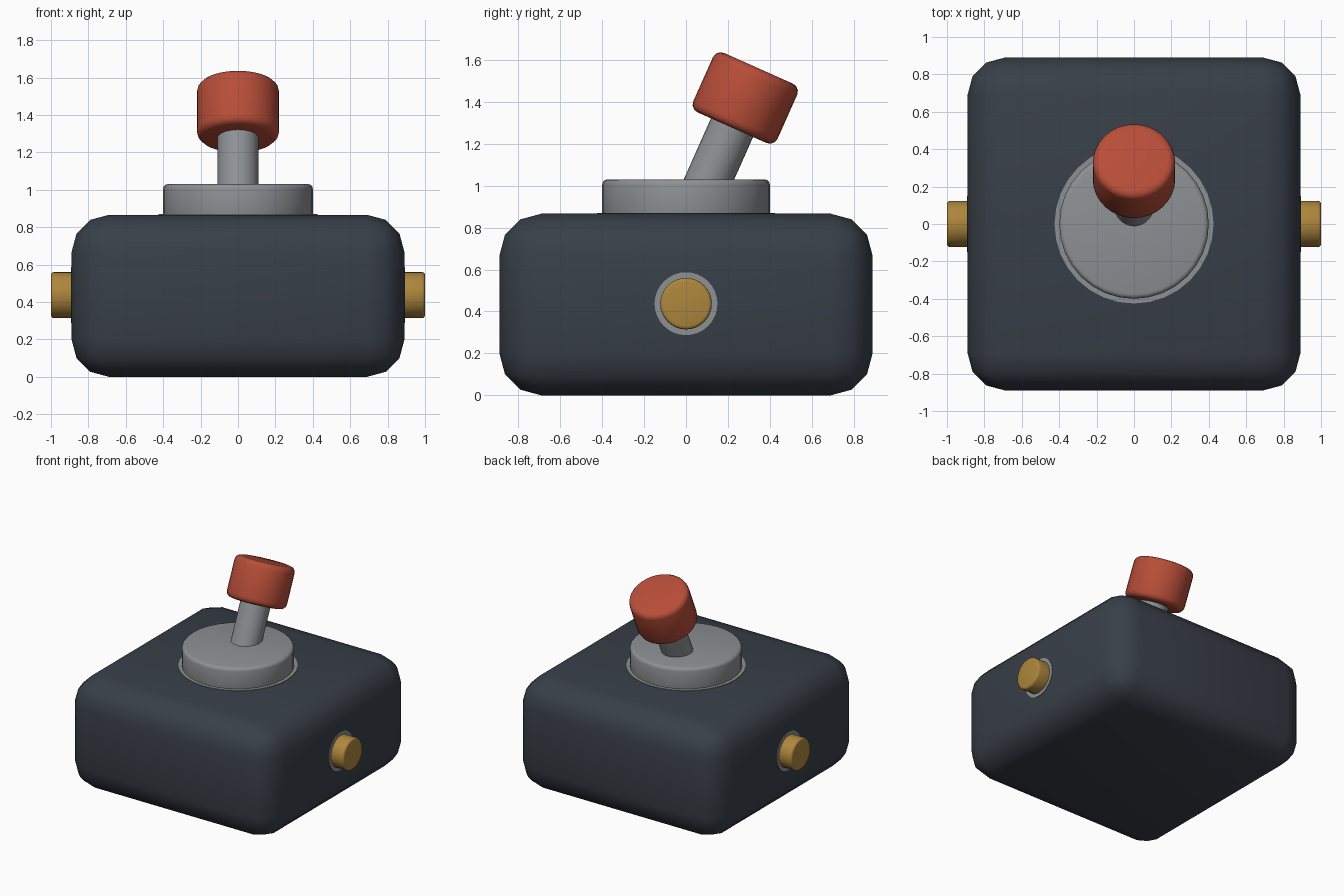
import bpy
import math
from mathutils import Matrix, Vector

cube = bpy.data.objects.get("Cube")
if cube:
    bpy.data.objects.remove(cube, do_unlink=True)


def material(name, rgb):
    m = bpy.data.materials.new(name)
    m.use_nodes = True
    color = (*rgb, 1)
    m.diffuse_color = color
    m.node_tree.nodes["Principled BSDF"].inputs["Base Color"].default_value = color
    return m


charcoal = material("charcoal", (0.04, 0.05, 0.065))
steel = material("steel grey", (0.27, 0.285, 0.3))
red = material("knob red", (0.48, 0.075, 0.04))
gold = material("brass gold", (0.42, 0.24, 0.045))


def finish(name, mat, bevel=0, segments=3, angle=40):
    """Name the active object, colour it, round its edges and smooth it."""
    ob = bpy.context.object
    ob.name = name
    ob.data.materials.append(mat)
    if bevel:
        mod = ob.modifiers.new("rounded edges", "BEVEL")
        mod.width = bevel
        mod.segments = segments
        mod.limit_method = "ANGLE"
        mod.angle_limit = math.radians(40)
        bpy.ops.object.modifier_apply(modifier=mod.name)
    bpy.ops.object.shade_smooth_by_angle(angle=math.radians(angle))
    return ob


def cylinder(name, mat, radius, start, end, bevel=0):
    """Round part running between two points."""
    start, end = Vector(start), Vector(end)
    axis = end - start
    bpy.ops.mesh.primitive_cylinder_add(vertices=32, radius=radius, depth=axis.length)
    ob = finish(name, mat, bevel)
    turn = Vector((0, 0, 1)).rotation_difference(axis).to_matrix().to_4x4()
    ob.matrix_world = Matrix.Translation((start + end) / 2) @ turn
    return ob


# Rounded housing
height = 0.866
bpy.ops.mesh.primitive_cube_add(size=1)
box = bpy.context.object
box.data.transform(Matrix.Translation((0, 0, height / 2))
                   @ Matrix.Diagonal((1.78, 1.78, height, 1)))
finish("housing", charcoal, bevel=0.2)

# Collar with its thin washer
cylinder("collar_washer", steel, 0.425, (0, 0, height - 0.03), (0, 0, height + 0.004))
cylinder("collar", steel, 0.4, (0, 0, height - 0.03), (0, 0, 1.03), 0.025)

# Tilted lever and knob
tilt = math.radians(24)
lean = Vector((0, math.sin(tilt), math.cos(tilt)))
knob_center = Vector((0, 0.2825, 1.418))
cylinder("lever", steel, 0.11, knob_center - lean * 0.52, knob_center)
cylinder("knob", red, 0.22, knob_center - lean * 0.155, knob_center + lean * 0.155, 0.04)

# Side buttons with thin washers
for side, s in (("left", 1), ("right", -1)):
    z = 0.437
    cylinder(side + "_button_washer", steel, 0.15, (s * 0.86, 0, z), (s * 0.894, 0, z))
    cylinder(side + "_button", gold, 0.123, (s * 0.84, 0, z), (s, 0, z), 0.016)
